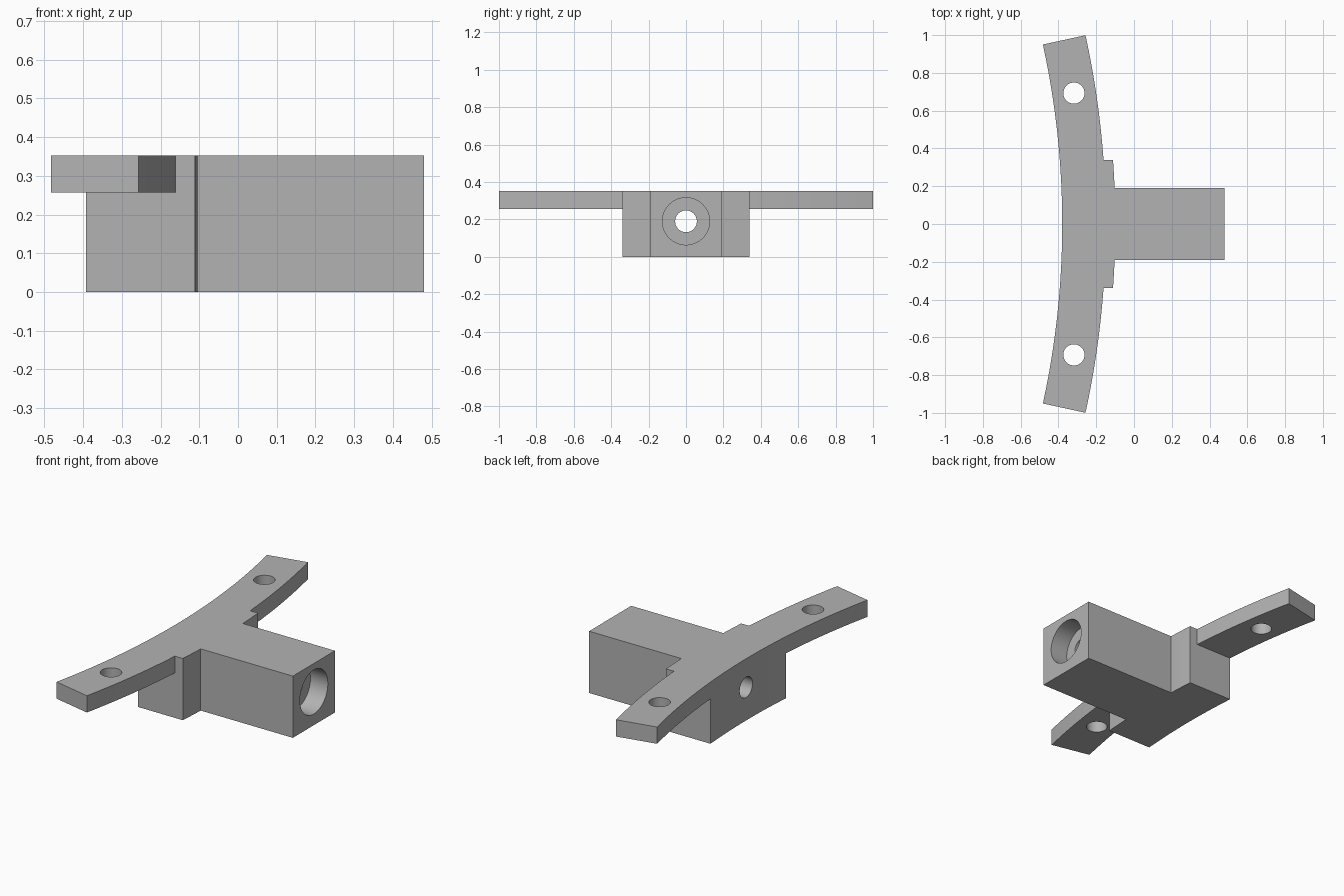
import bpy, bmesh, math
from mathutils import Matrix

if "Cube" in bpy.data.objects:
    bpy.data.objects.remove(bpy.data.objects["Cube"], do_unlink=True)

HEIGHT, FLANGE_Z = 0.353, 0.257      # top of part, underside of the wings
CENTRE_X = -4.84                     # centre of all the curved edges
R_BACK, R_FRONT, R_STEP = 4.46, 4.691, 4.741
SWEEP = math.radians(12.3)
BLOCK_Y, ARM_Y, ARM_X = 0.34, 0.19, 0.48

grey = bpy.data.materials.new("plain grey")
grey.use_nodes = True
grey.diffuse_color = (0.45, 0.45, 0.45, 1)
grey.node_tree.nodes["Principled BSDF"].inputs["Base Color"].default_value = grey.diffuse_color


def arc(radius, a0, a1, n):
    angles = [a0 + (a1 - a0) * i / n for i in range(n + 1)]
    return [(CENTRE_X + radius * math.cos(a), radius * math.sin(a)) for a in angles]


def make_object(name, bm):
    bmesh.ops.recalc_face_normals(bm, faces=bm.faces)
    mesh = bpy.data.meshes.new(name)
    bm.to_mesh(mesh)
    bm.free()
    mesh.materials.append(grey)
    ob = bpy.data.objects.new(name, mesh)
    bpy.context.collection.objects.link(ob)
    return ob


def cut(target, cutter):
    cutter.hide_render = True
    mod = target.modifiers.new("cut", "BOOLEAN")
    mod.operation, mod.solver, mod.object = "DIFFERENCE", "EXACT", cutter
    bpy.context.view_layer.objects.active = target
    bpy.ops.object.modifier_apply(modifier=mod.name)
    bpy.data.objects.remove(cutter, do_unlink=True)


def drill(target, centre, radius, depth, axis="Z"):
    bm = bmesh.new()
    turn = Matrix.Rotation(math.pi / 2, 4, "Y") if axis == "X" else Matrix()
    bmesh.ops.create_cone(bm, cap_ends=True, segments=64, radius1=radius, radius2=radius,
                          depth=depth, matrix=Matrix.Translation(centre) @ turn)
    cut(target, make_object("drill_cutter", bm))


# Plan outline: curved back, wing fronts, stepped block and straight arm
half = arc(R_FRONT, SWEEP, math.asin(BLOCK_Y / R_FRONT), 24)
half += arc(R_STEP, math.asin(BLOCK_Y / R_STEP), math.asin(ARM_Y / R_STEP), 6)
half.append((ARM_X, ARM_Y))
outline = arc(R_BACK, -SWEEP, SWEEP, 64) + half + [(x, -y) for x, y in reversed(half)]

bm = bmesh.new()
base = bm.faces.new([bm.verts.new((x, y, 0)) for x, y in outline])
top = bmesh.ops.extrude_face_region(bm, geom=[base])["geom"]
bmesh.ops.translate(bm, vec=(0, 0, HEIGHT), verts=[v for v in top if isinstance(v, bmesh.types.BMVert)])
bracket = make_object("curved_mounting_bracket", bm)

for side in (-1, 1):
    # Clear the space under each wing, then drill its screw hole
    bm = bmesh.new()
    place = Matrix.Translation((0, side * (BLOCK_Y + 0.5), FLANGE_Z - 0.5))
    bmesh.ops.create_cube(bm, size=1, matrix=place @ Matrix.Diagonal((2, 1, 1, 1)))
    cut(bracket, make_object("wing_cutter", bm))
    drill(bracket, (-0.318, side * 0.693, 0.3), 0.056, 0.4)

# Long bolt hole and counterbore in the arm end
drill(bracket, (0, 0, 0.19), 0.058, 2, "X")
drill(bracket, (ARM_X, 0, 0.19), 0.126, 0.22, "X")

bpy.ops.object.select_all(action="DESELECT")
bracket.select_set(True)
bpy.context.view_layer.objects.active = bracket
bpy.ops.object.shade_smooth_by_angle(angle=math.radians(30))
